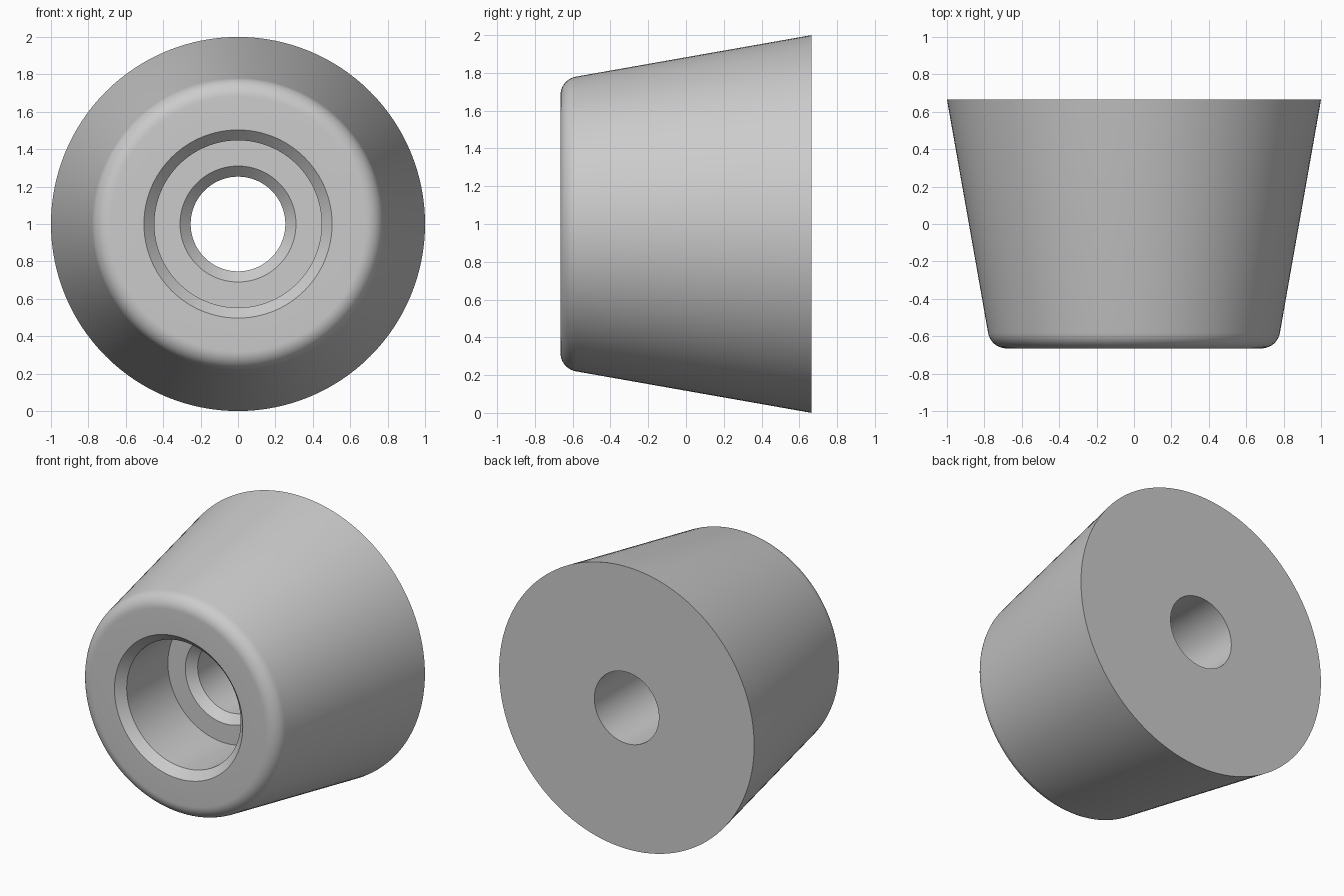
import bpy, bmesh, math
from mathutils import Vector, Matrix

if "Cube" in bpy.data.objects:
    bpy.data.objects.remove(bpy.data.objects["Cube"])

HALF = 0.665                     # half length along y
TAPER = math.radians(10)         # side draft angle
FILLET = 0.1
SEGMENTS = 128

# Rounded front rim, tangent to the front face and the tapered side
cy = -HALF + FILLET
corner_r = 1 - math.tan(TAPER) * (HALF - cy)
cr = corner_r - FILLET / math.cos(TAPER)
steps = 10
fillet = []
for i in range(steps + 1):
    a = -math.pi / 2 + (math.pi / 2 - TAPER) * i / steps
    fillet.append((cr + FILLET * math.cos(a), cy + FILLET * math.sin(a)))

# Closed profile as (radius, y): side, back, bore, counterbore with chamfers
profile = fillet + [
    (1.0, HALF), (0.253, HALF),
    (0.253, -0.09), (0.31, -0.147),
    (0.447, -0.147), (0.447, -HALF + 0.057), (0.503, -HALF),
]

# Revolve the profile around the y axis at z = 1
bm = bmesh.new()
rings = []
for s in range(SEGMENTS):
    t = 2 * math.pi * s / SEGMENTS
    rings.append([bm.verts.new((r * math.sin(t), y, 1 + r * math.cos(t))) for r, y in profile])
n = len(profile)
for s in range(SEGMENTS):
    a, b = rings[s], rings[(s + 1) % SEGMENTS]
    for i in range(n):
        j = (i + 1) % n
        bm.faces.new((a[i], a[j], b[j], b[i]))
bmesh.ops.recalc_face_normals(bm, faces=bm.faces)
mesh = bpy.data.meshes.new("tapered_foot")
bm.to_mesh(mesh)
bm.free()

foot = bpy.data.objects.new("tapered_foot", mesh)
bpy.context.collection.objects.link(foot)

grey = bpy.data.materials.new("light grey")
grey.diffuse_color = (0.6, 0.6, 0.6, 1)
grey.use_nodes = True
grey.node_tree.nodes["Principled BSDF"].inputs["Base Color"].default_value = grey.diffuse_color
mesh.materials.append(grey)

bpy.context.view_layer.objects.active = foot
foot.select_set(True)
bpy.ops.object.shade_smooth_by_angle(angle=math.radians(30))
